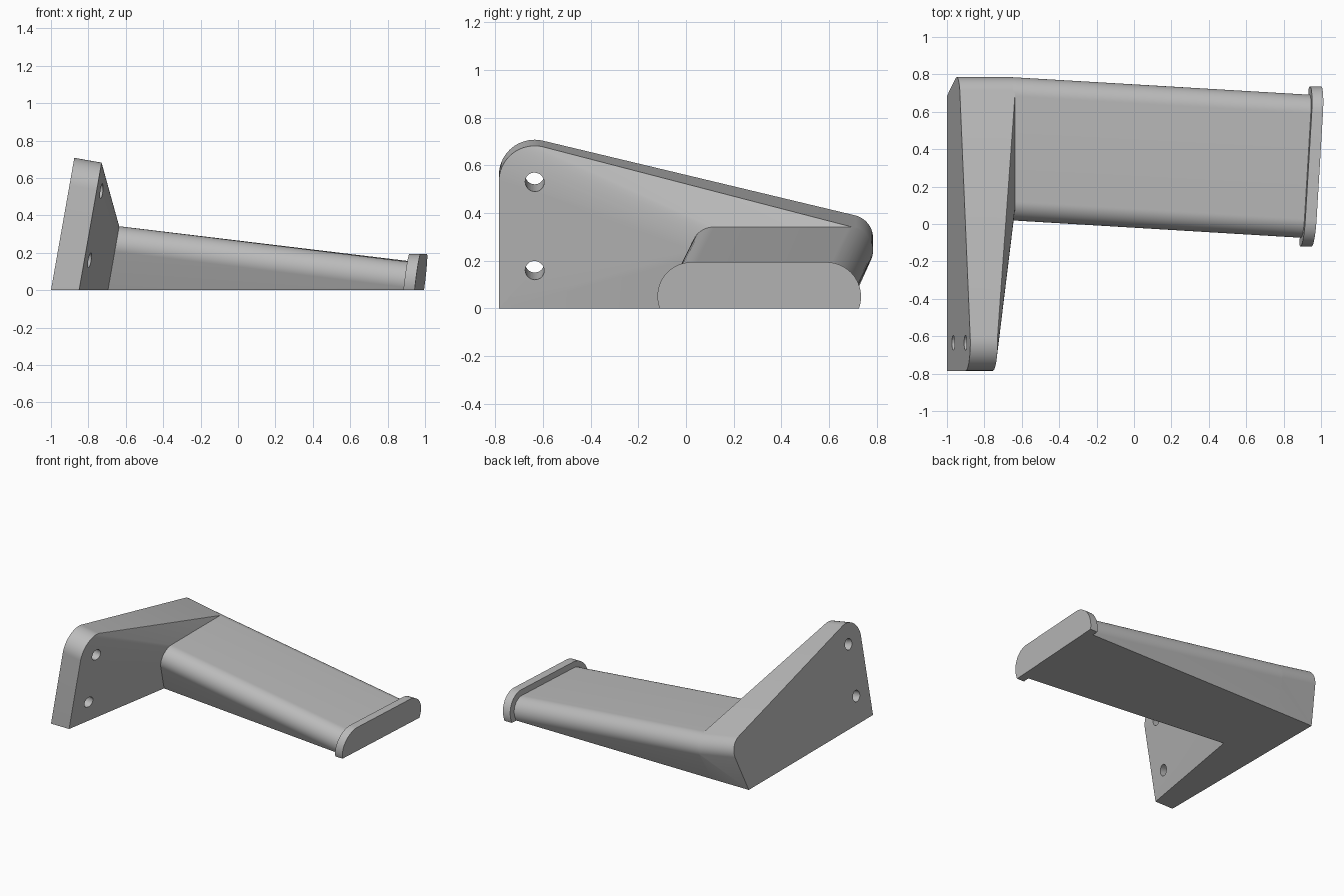
import bpy, bmesh
from math import cos, sin, radians, pi
from mathutils import Vector

if "Cube" in bpy.data.objects:
    bpy.data.objects.remove(bpy.data.objects["Cube"])

# Single grey material
grey = bpy.data.materials.new("plain_grey")
grey.use_nodes = True
grey.diffuse_color = (0.5, 0.5, 0.5, 1)
grey.node_tree.nodes["Principled BSDF"].inputs["Base Color"].default_value = grey.diffuse_color

TILT = radians(10)
AXIS = Vector((cos(TILT), 0, -sin(TILT)))    # across the leaning plate
UP = Vector((sin(TILT), 0, cos(TILT)))       # up the leaning plate
ALONG = Vector((1.58, -0.095, -0.195)).normalized()   # along the arm
Y = Vector((0, 1, 0))


def ring(centre, radius, normal, steps=64):
    """Circle of points around a centre, square to a normal."""
    v = normal.cross(Y).normalized()
    u = v.cross(normal)
    return [centre + radius * (cos(2 * pi * i / steps) * u + sin(2 * pi * i / steps) * v)
            for i in range(steps)]


def on_plate(y, z, w):
    """Point at depth w into the plate from height z on its outer face."""
    return Vector((-1 + z * sin(TILT) / cos(TILT), y, z)) + AXIS * w


def on_floor(y, w):
    return Vector((-1 + w / cos(TILT), y, 0))


def hull(name, points):
    """Convex solid around the points, trimmed flat at the floor."""
    bm = bmesh.new()
    for p in points:
        bm.verts.new(p)
    bmesh.ops.remove_doubles(bm, verts=bm.verts[:], dist=1e-5)
    bmesh.ops.convex_hull(bm, input=bm.verts[:])
    bmesh.ops.delete(bm, geom=[v for v in bm.verts if not v.link_faces], context='VERTS')
    bmesh.ops.bisect_plane(bm, geom=bm.verts[:] + bm.edges[:] + bm.faces[:], dist=1e-5,
                           plane_co=(0, 0, 0), plane_no=(0, 0, 1), clear_inner=True)
    rim = [e for e in bm.edges if e.is_boundary]
    if rim:
        bmesh.ops.contextual_create(bm, geom=rim)
    bmesh.ops.dissolve_limit(bm, angle_limit=radians(0.5), verts=bm.verts[:], edges=bm.edges[:])
    bmesh.ops.recalc_face_normals(bm, faces=bm.faces[:])
    mesh = bpy.data.meshes.new(name)
    bm.to_mesh(mesh)
    bm.free()
    obj = bpy.data.objects.new(name, mesh)
    bpy.context.collection.objects.link(obj)
    mesh.materials.append(grey)
    return obj


def smooth(obj):
    bpy.ops.object.select_all(action='DESELECT')
    obj.select_set(True)
    bpy.context.view_layer.objects.active = obj
    bpy.ops.object.shade_smooth_by_angle(angle=radians(10))


THIN, THICK = 0.148, 0.3
FRONT, BACK = 0.12, 0.685      # centres of the arm's rounded edges


def root_section(w):
    points = []
    for y in (FRONT, BACK):
        points += ring(on_plate(y, 0.295, w), 0.1, AXIS) + [on_floor(y, w)]
    return points


# Leaning mounting plate that thickens toward the arm
points = root_section(0) + root_section(THICK)
for w in (0, THIN):
    points += ring(on_plate(-0.635, 0.56, w), 0.15, AXIS)
    points += [on_floor(-0.785, w), on_floor(-0.485, w)]
plate = hull("mounting_plate", points)

# Screw holes through the plate
for i, z in enumerate((0.19, 0.56)):
    cutter = hull(f"hole_cutter_{i}", ring(on_plate(-0.635, z, -0.1), 0.04, AXIS, 32)
                  + ring(on_plate(-0.635, z, 0.3), 0.04, AXIS, 32))
    cutter.hide_render = True
    cutter.hide_viewport = True
    cut = plate.modifiers.new(f"hole_{i}", 'BOOLEAN')
    cut.operation = 'DIFFERENCE'
    cut.solver = 'EXACT'
    cut.object = cutter


def tip_section(x, radius):
    """Rounded section of the arm's free end."""
    points = []
    for y in (0.025, 0.59):
        points += ring(Vector((x + 0.06 * y, y, 0.05)), radius, ALONG)
    return points


# Sloping arm and the lipped flange at its end
arm = hull("arm", root_section(THICK) + root_section(THICK - 0.01) + tip_section(0.92, 0.1))
flange = hull("end_flange", tip_section(0.897, 0.145) + tip_section(0.957, 0.145))

for part in (plate, arm, flange):
    smooth(part)
